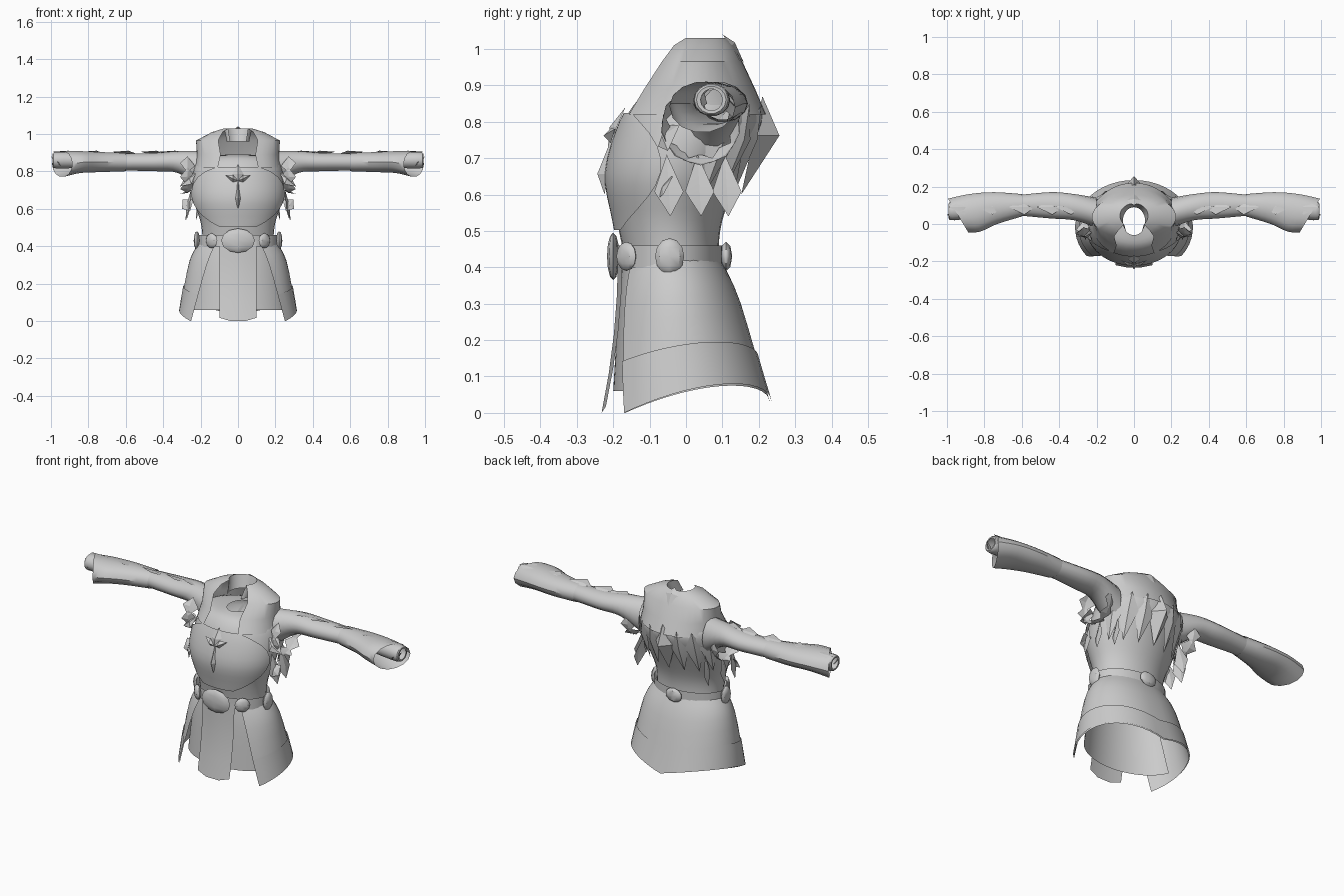
import bpy, bmesh, math
from mathutils import Vector as V

cube = bpy.data.objects.get("Cube")
if cube:
    bpy.data.objects.remove(cube)

SHADE = (.6, .6, .6, 1)
grey = bpy.data.materials.new("plain_grey")
grey.use_nodes = True
grey.diffuse_color = SHADE
grey.node_tree.nodes["Principled BSDF"].inputs["Base Color"].default_value = SHADE


def finish(name, bm, mirror=False, angle=35):
    """Turn a bmesh into a shaded object, optionally mirrored across x."""
    bmesh.ops.remove_doubles(bm, verts=bm.verts, dist=.001)
    bmesh.ops.recalc_face_normals(bm, faces=bm.faces)
    mesh = bpy.data.meshes.new(name)
    bm.to_mesh(mesh)
    bm.free()
    mesh.materials.append(grey)
    mesh.shade_smooth()
    mesh.set_sharp_from_angle(angle=math.radians(angle))
    part = bpy.data.objects.new(name, mesh)
    bpy.context.collection.objects.link(part)
    if mirror:
        part.modifiers.new("mirror", "MIRROR")


def skin(name, rows, mirror=False):
    """Join equal rows of points with quads."""
    bm = bmesh.new()
    rows = [[bm.verts.new(p) for p in row] for row in rows]
    for low, high in zip(rows, rows[1:]):
        for a, b, c, d in zip(low, low[1:], high[1:], high):
            bm.faces.new((a, b, c, d))
    finish(name, bm, mirror)


def smooth(keys, steps=4):
    """Pass a smooth curve through a few key sections."""
    padded = [keys[0], *keys, keys[-1]]
    result = []
    for section in zip(padded, padded[1:], padded[2:], padded[3:]):
        for i in range(steps):
            f = i / steps
            result.append([q + f / 2 * (r - p + f * (2*p - 5*q + 4*r - s + f * (3*(q - r) + s - p)))
                           for p, q, r, s in zip(*section)])
    return result + [keys[-1]]


def ring(z, width, front, back, gap=0):
    """Section of a garment; gap is the opening half angle at the front."""
    return z, width, front, back, gap


def on_ring(section, degrees, out=0):
    z, width, front, back, gap = section
    t = math.radians(degrees)
    depth = (back - front) / 2 + out
    return V(((width + out) * math.sin(t), (front + back) / 2 - depth * math.cos(t), z))


def wrap(name, sections, out=0, lift=0, front_only=False, count=32):
    """Sheet round the body, or only its front; lift arches the lower edge."""
    rows = []
    for section in sections:
        gap = max(0, section[-1])
        start, end = (-gap, gap) if front_only else (gap, 360 - gap)
        row = []
        for i in range(count + 1):
            angle = start + (end - start) * i / count
            p = on_ring(section, angle, out)
            arch = math.sin(math.radians(1.25 * (min(angle, 360 - angle) - gap)))
            p.z += lift * max(0, arch) * max(0, 1 - p.z / BELT)
            row.append(p)
        rows.append(row)
    skin(name, rows)


def cuff(x, across, tall, y=.1, z=.85, slant=0):
    """Oval section of a sleeve."""
    return x, across, tall, y, z, slant


def sleeve(name, keys, count=14):
    rows = []
    for x, across, tall, y, z, slant in smooth(keys):
        turns = [math.tau * i / count for i in range(count + 1)]
        rows.append([(x + slant * across * math.cos(t), y + across * math.cos(t),
                      z + tall * math.sin(t)) for t in turns])
    skin(name, rows, True)


def blade(name, base, tip, side, bulge, middle=.4, mirror=True):
    """Ridged leaf-shaped plate."""
    base, tip, side, bulge = V(base), V(tip), V(side), V(bulge)
    centre = base.lerp(tip, middle)
    bm = bmesh.new()
    ridge = bm.verts.new(centre + bulge)
    rim = [bm.verts.new(p) for p in (base, centre + side, tip, centre - side)]
    for a, b in zip(rim, rim[1:] + rim[:1]):
        bm.faces.new((a, b, ridge))
    finish(name, bm, mirror, 20)


def outward(degrees):
    """Level direction at an angle from the front."""
    t = math.radians(degrees)
    return V((math.sin(t), -math.cos(t), 0))


def stud(name, degrees, width, height, mirror=False):
    """Flattened faceted boss set on the belt."""
    bm = bmesh.new()
    bmesh.ops.create_uvsphere(bm, u_segments=8, v_segments=6, radius=1)
    bmesh.ops.scale(bm, verts=bm.verts, vec=(width, .017, height))
    turn = outward(0).rotation_difference(outward(degrees))
    centre = on_ring(BELT_RING, degrees, .01)
    for v in bm.verts:
        v.co.rotate(turn)
        v.co += centre
    finish(name, bm, mirror)


BELT = .43
BELT_RING = ring(BELT, .21, -.19, .1)

# Torso, with a neck hole and a lower edge tucked inside the skirt
torso = smooth([ring(.34, .2, -.16, .1), ring(.43, .19, -.17, .09), ring(.53, .2, -.19, .1),
                ring(.66, .24, -.21, .15), ring(.8, .24, -.17, .21), ring(.87, .2, -.12, .18),
                ring(.89, .06, -.06, .09)])
wrap("torso", torso)


def on_body(z, degrees, out=0):
    """Point on the torso, or off it by out, at a height and angle from the front."""
    p = on_ring(min(torso, key=lambda s: abs(s[0] - z)), degrees, out)
    p.z = z
    return p


# Breastplate, widest at the bust
plate = [s for s in torso if .48 < s[0] < .84]
wrap("breastplate", [(*s[:4], 28 + 50 * math.sin(math.pi * i / (len(plate) - 1)))
                     for i, s in enumerate(plate)], out=.013, front_only=True)

# Shoulder mantle with standing collar and open lapels
wrap("mantle", [ring(.96, .06, -.06, .09, 45), ring(1.03, .075, -.02, .11, 45),
                ring(1.01, .14, -.05, .13, 36), ring(.965, .225, -.08, .155, 28),
                ring(.89, .22, -.13, .19, 25), ring(.82, .23, -.18, .22, 28)])

# Belt and studs
wrap("belt", [(z, *BELT_RING[1:]) for z in (.4, BELT, .46)])
stud("buckle", 0, .09, .065)
stud("front_stud", 40, .04, .04, True)
stud("side_stud", 90, .04, .05, True)
stud("back_stud", 180, .04, .05)

# Skirt, open at the front, with an overlaid hem band
skirt = smooth([ring(BELT, .2, -.17, .09, 34), ring(.3, .26, -.21, .15, 40),
                ring(0, .31, -.27, .23, 54)])
wrap("skirt", skirt, lift=.075)
wrap("skirt_hem", skirt[-3:], out=.005, lift=.08)

# Lining that closes the slits behind the front panel
wrap("skirt_lining", smooth([ring(BELT, .19, -.17, .09, 70), ring(.3, .24, -.185, .14, 70),
                             ring(.06, .28, -.2, .2, 75)]), front_only=True)

# Front panel with a pointed lower edge
rows = []
for step in range(5):
    f = step / 4
    rows.append([(x * .1, .02 * abs(x) - .195 - .045 * f * f,
                  BELT - BELT * f + .03 * f * max(0, abs(x) - .4)) for x in (-1, -.4, .4, 1)])
skin("front_panel", rows)

# Sleeves, flared gauntlets with slanted ends, and wrists
sleeve("upper_sleeve", [cuff(.2, .08, .1, y=.06, z=.81), cuff(.32, .07, .06, y=.09),
                        cuff(.45, .07, .05), cuff(.66, .05, .045)])
sleeve("gauntlet", [cuff(.6, .06, .05), cuff(.74, .085, .055, y=.085, slant=.1),
                    cuff(.85, .1, .06, y=.06, slant=.3), cuff(.94, .09, .07, y=.045, z=.84, slant=.6)])
sleeve("wrist", [cuff(.8, .04, .04, y=.08, z=.86), cuff(.97, .05, .045, y=.07, z=.86),
                 cuff(.99, .03, .03, y=.07, z=.86)])

# Loose plates along the tops of the sleeves
for x in (.28, .38, .53, .7, .85):
    blade("sleeve_plate", (x, .09, .89), (x + .14, .09, .905), (0, .04, -.015), (0, 0, .01))
blade("wrist_guard", (.95, .03, .83), (1, .05, .88), (.01, .02, 0), (0, -.01, 0))

# Plates fanned round the armholes
for degrees in range(150, 400, 40):
    t = math.radians(degrees)
    spoke = V((0, math.cos(t), math.sin(t)))
    across = V((0, -spoke.z, spoke.y))
    hub = V((.23, .04, .79))
    blade("armhole_plate", hub + spoke * .08, hub + spoke * .11 + V((.08, 0, 0)),
          across * .05, spoke * .01, .5)
blade("chest_side_plate", on_body(.79, 70), on_body(.72, 80, .07), (.01, .03, .03), (0, -.02, 0))

# Plates hanging below the arms
for degrees in (80, 105, 130):
    top = on_body(.71, degrees, .01)
    blade("hanging_plate", top, top + V((.03, .01, -.17)), (.01, .04, 0), (.01, 0, 0), .6)
blade("outer_tag", on_body(.65, 85), on_body(.6, 85, .08), (.02, .02, .03), (0, -.01, 0), .6)

# Overlapping plates on the back
for degrees in (160, 140, 120):
    blade("back_plate", on_body(.85, degrees, .015), on_body(.6, degrees, .02),
          outward(degrees + 90) * .05, outward(degrees) * .02)
blade("back_centre_plate", (0, .21, .87), on_body(.6, 180, .03),
      (.06, 0, 0), (0, .07, 0), mirror=False)
blade("collar_plate", (0, .1, 1.04), (0, .16, .96), (.05, 0, 0), (0, .01, .01), mirror=False)

# Pointed cross ornament on the chest
blade("ornament_spike", on_body(.79, 0, .02), on_body(.6, 0, .02), (.02, 0, 0), (0, -.03, 0), .7, False)
blade("ornament_crown", on_body(.84, 0, .02), on_body(.73, 0, .02), (.03, 0, 0), (0, -.02, 0), .5, False)
blade("ornament_arm", on_body(.75, 0, .02), on_body(.78, 15, .02), (0, 0, .02), (0, -.02, 0))
